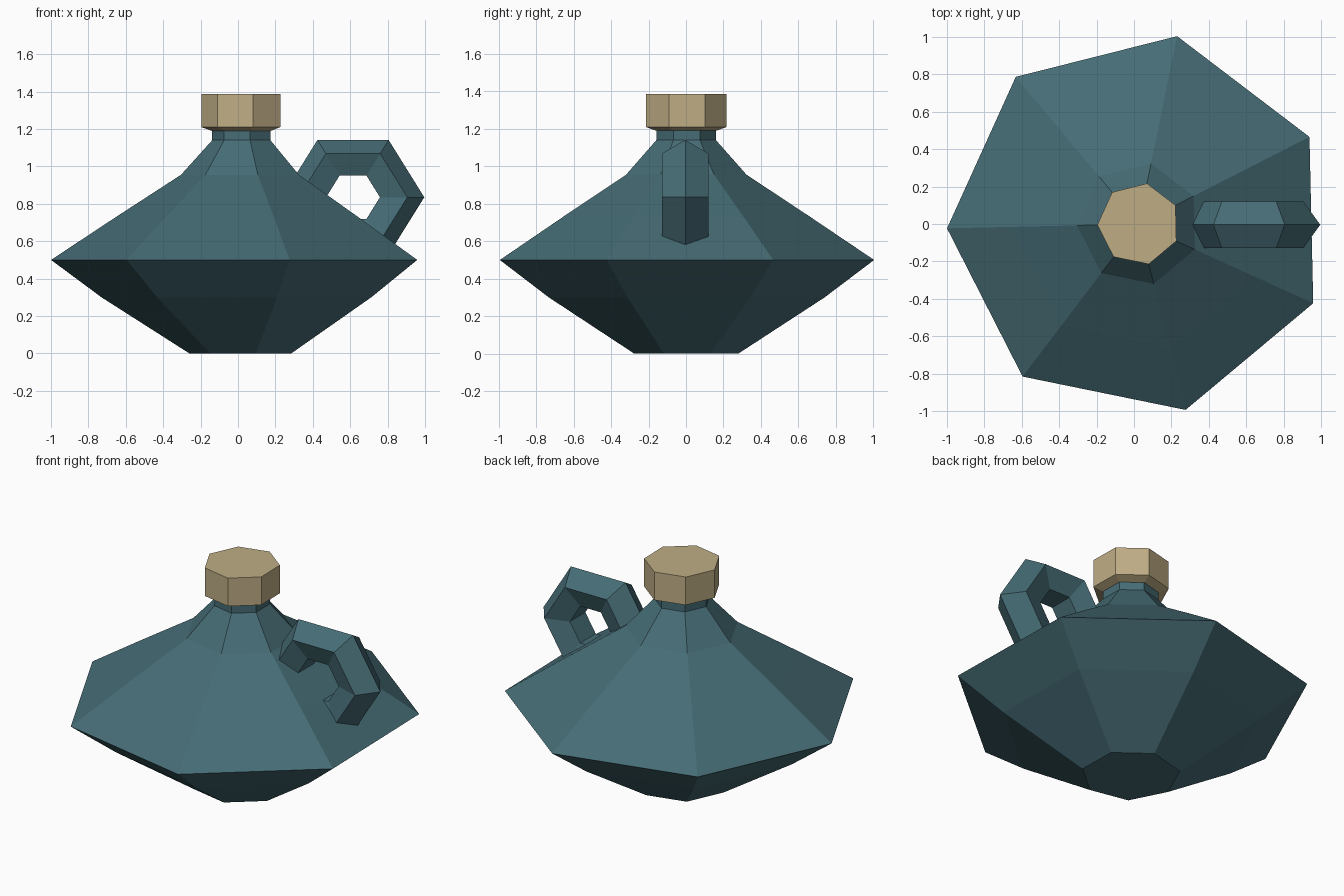
import bpy
import math

cube = bpy.data.objects.get("Cube")
if cube:
    bpy.data.objects.remove(cube, do_unlink=True)

SIDES = 7
CENTRE_X = 0.025
START = math.radians(181.3)


def material(name, colour):
    mat = bpy.data.materials.new(name)
    mat.use_nodes = True
    mat.diffuse_color = (*colour, 1)
    mat.node_tree.nodes["Principled BSDF"].inputs["Base Color"].default_value = (*colour, 1)
    return mat


def add_mesh(name, verts, faces, mat):
    mesh = bpy.data.meshes.new(name)
    mesh.from_pydata(verts, [], faces)
    mesh.materials.append(mat)
    obj = bpy.data.objects.new(name, mesh)
    bpy.context.collection.objects.link(obj)


def ring_faces(rows, cols, closed):
    """Quads joining consecutive rings of points."""
    return [(i * cols + j, i * cols + (j + 1) % cols,
             (i + 1) % rows * cols + (j + 1) % cols, (i + 1) % rows * cols + j)
            for i in range(rows if closed else rows - 1) for j in range(cols)]


def lathe(name, profile, mat):
    """Seven-sided solid from (radius, height) pairs, bottom to top."""
    angles = [START + math.tau * j / SIDES for j in range(SIDES)]
    verts = [(CENTRE_X + r * math.cos(a), r * math.sin(a), z)
             for r, z in profile for a in angles]
    faces = ring_faces(len(profile), SIDES, False)
    faces.append(tuple(reversed(range(SIDES))))
    faces.append(tuple(range(len(verts) - SIDES, len(verts))))
    add_mesh(name, verts, faces, mat)


def ring_handle(name, centre, major, minor, squash, mat):
    """Upright six-segment ring with a five-sided section, ridge outward."""
    verts = []
    for i in range(6):
        a = math.tau * i / 6
        for j in range(5):
            b = math.tau * j / 5
            r = major + minor * math.cos(b)
            verts.append((centre[0] + r * math.cos(a),
                          centre[1] - minor * math.sin(b),
                          centre[2] + squash * r * math.sin(a)))
    faces = [tuple(reversed(f)) for f in ring_faces(6, 5, True)]
    add_mesh(name, verts, faces, mat)


teal = material("teal glaze", (0.061, 0.150, 0.178))
tan = material("tan cork", (0.520, 0.420, 0.235))

# Flask body with shoulder and neck
lathe("flask_body", [(0.285, 0), (0.755, 0.3), (1.025, 0.5), (0.68, 0.728),
                     (0.33, 0.955), (0.163, 1.14), (0.163, 1.2)], teal)

# Stopper with a bevelled underside
lathe("stopper", [(0.165, 1.19), (0.221, 1.21), (0.221, 1.387)], tan)

# Side handle, partly sunk into the shoulder
ring_handle("handle", (0.615, -0.004, 0.835), 0.25, 0.131, 0.927, teal)
